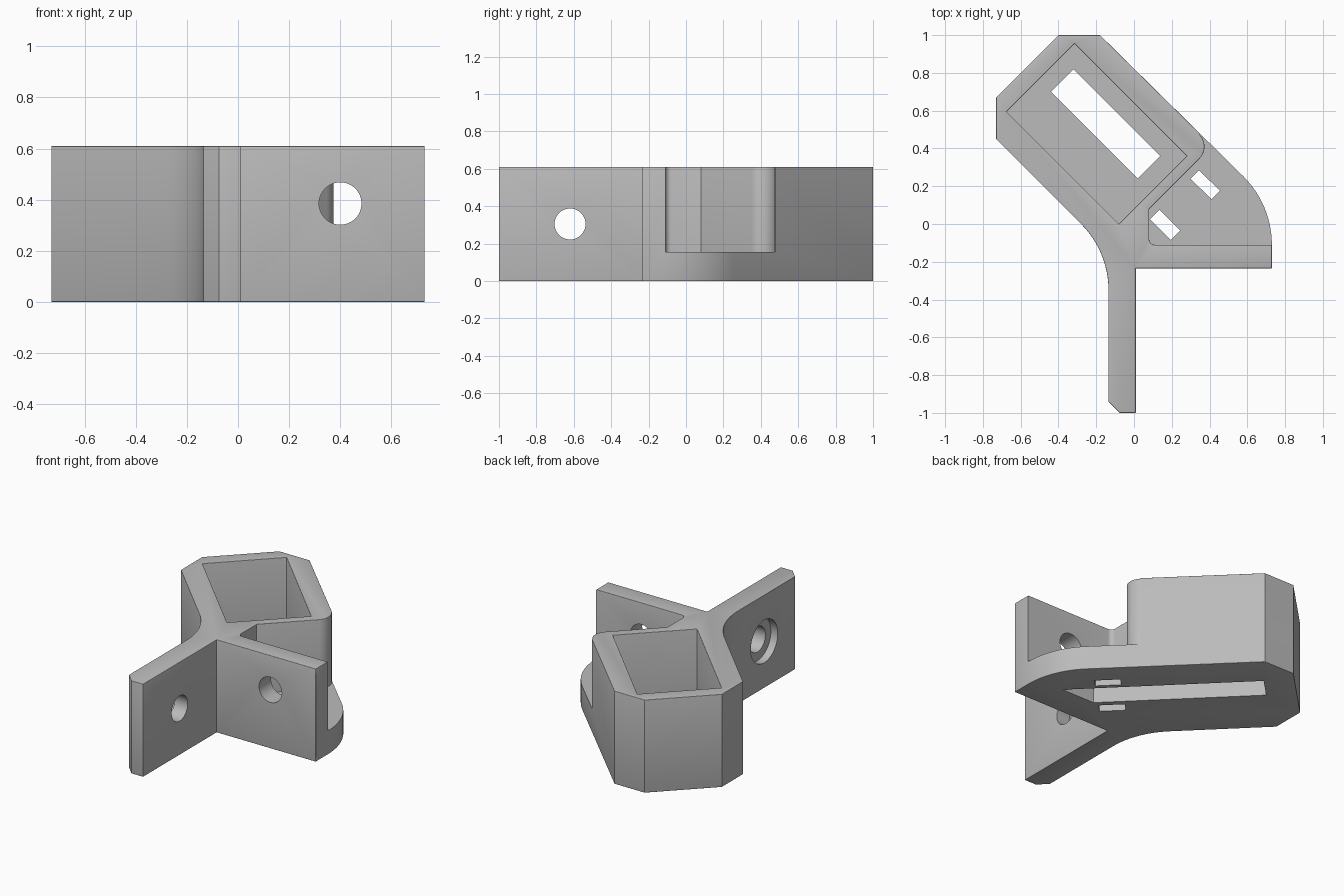
import bpy, bmesh
from math import cos, sin, radians, pi
from mathutils import Vector

cube = bpy.data.objects.get("Cube")
if cube:
    bpy.data.objects.remove(cube, do_unlink=True)

HEIGHT, SHELF = 0.61, 0.155

grey = bpy.data.materials.new("plain grey")
grey.use_nodes = True
grey.diffuse_color = (0.5, 0.5, 0.5, 1)
grey.node_tree.nodes["Principled BSDF"].inputs["Base Color"].default_value = (0.5, 0.5, 0.5, 1)


def arc(cx, cy, r, a, b, n=12):
    angles = [radians(a + (b - a) * i / n) for i in range(n + 1)]
    return [(cx + r * cos(t), cy + r * sin(t)) for t in angles]


def prism(name, profile, z0, z1):
    """Extrude a plan profile between two heights."""
    bm = bmesh.new()
    face = bm.faces.new([bm.verts.new((x, y, z0)) for x, y in profile])
    top = bmesh.ops.extrude_face_region(bm, geom=[face])["geom"]
    bmesh.ops.translate(bm, vec=(0, 0, z1 - z0),
                        verts=[v for v in top if isinstance(v, bmesh.types.BMVert)])
    bmesh.ops.recalc_face_normals(bm, faces=bm.faces)
    mesh = bpy.data.meshes.new(name)
    bm.to_mesh(mesh)
    bm.free()
    mesh.materials.append(grey)
    ob = bpy.data.objects.new(name, mesh)
    bpy.context.collection.objects.link(ob)
    return ob


def cylinder(name, centre, axis, r, depth):
    """Round cutter along a horizontal axis."""
    ob = prism(name, arc(0, 0, r, 0, 352.5, 47), -depth / 2, depth / 2)
    ob.location = centre
    ob.rotation_euler = (pi / 2, 0, 0) if axis == "y" else (0, pi / 2, 0)
    return ob


def diagonal(u0, u1, w0, w1):
    """Rectangle in plan, bounded by x - y = u0..u1 and x + y = w0..w1."""
    return [((w + u) / 2, (w - u) / 2) for u, w in ((u0, w0), (u1, w0), (u1, w1), (u0, w1))]


def cut(body, cutter):
    bpy.context.view_layer.update()
    mod = body.modifiers.new("cut", "BOOLEAN")
    mod.operation, mod.solver, mod.object = "DIFFERENCE", "EXACT", cutter
    bpy.context.view_layer.objects.active = body
    bpy.ops.object.modifier_apply(modifier=mod.name)
    bpy.data.objects.remove(cutter, do_unlink=True)


# Full outline: angled box, side wing and front arm
outline = [(-0.73, 0.67), (-0.73, 0.45)]
outline += arc(-0.63, -0.35, 0.495, 45, 0)
outline += [(-0.135, -0.94), (-0.075, -1), (0.01, -1), (0.01, -0.235), (0.73, -0.235)]
outline += arc(0.22, -0.11, 0.51, 0, 45)
outline += [(-0.18, 1), (-0.4, 1)]
body = prism("angled_bracket", outline, 0, HEIGHT)

# Open space above the shelf, between the wing and the rounded box corner
pocket = arc(0.11, -0.08, 0.03, 270, 180, 6) + [(0.08, 0.08)]
pocket += arc(0.283, 0.41, 0.09, -45, 45)
pocket += [(0.6, 0.75), (1, 0.5), (1, -0.11)]
cut(body, prism("shelf_cutter", pocket, SHELF, 1))

# Box cavity
cut(body, prism("cavity_cutter", diagonal(-1.27, -0.08, -0.08, 0.64), SHELF, 1))

# Soften the rims on top and underneath, and the outer wing and arm corners
bm = bmesh.new()
bm.from_mesh(body.data)
bmesh.ops.dissolve_limit(bm, angle_limit=0.001, verts=bm.verts, edges=bm.edges)


def is_rim(edge):
    zs = [v.co.z for v in edge.verts]
    if max(zs) - min(zs) > 0.3:
        x, y = edge.verts[0].co.xy
        return (x > 0.7 and y < -0.2) or (x > 0 and y < -0.9)
    level = min(abs(zs[0] - h) + abs(zs[1] - h) for h in (0, HEIGHT))
    return level < 0.001 and edge.calc_face_angle(0) > 1


bmesh.ops.bevel(bm, geom=[e for e in bm.edges if is_rim(e)], offset=0.015,
                segments=3, profile=0.5, affect="EDGES", clamp_overlap=True)
bm.to_mesh(body.data)
bm.free()

# Long slot through the box floor, and a channel below it that runs under the shelf
cut(body, prism("slot_cutter", diagonal(-1.14, -0.22, 0.26, 0.50), -0.1, 0.3))
channel = [(-0.02, 0.28), (0.29, -0.03), (0.53, -0.03), (0.10, 0.40)]
cut(body, prism("channel_cutter", channel, -0.1, 0.11))

# Two tie slots through the shelf
for w0, w1 in ((0.11, 0.21), (0.54, 0.63)):
    cut(body, prism("tie_slot_cutter", diagonal(0.06, 0.28, w0, w1), -0.1, 0.3))

# Screw holes in the wing and the arm, with a round recess on the arm
cut(body, cylinder("wing_hole_cutter", (0.4, -0.17, 0.385), "y", 0.083, 0.3))
cut(body, cylinder("arm_hole_cutter", (-0.06, -0.62, 0.305), "x", 0.083, 0.4))
cut(body, cylinder("arm_recess_cutter", (-0.185, -0.62, 0.305), "x", 0.14, 0.2))

bpy.ops.object.select_all(action="DESELECT")
body.select_set(True)
bpy.context.view_layer.objects.active = body
bpy.ops.object.shade_smooth_by_angle(angle=radians(32))
